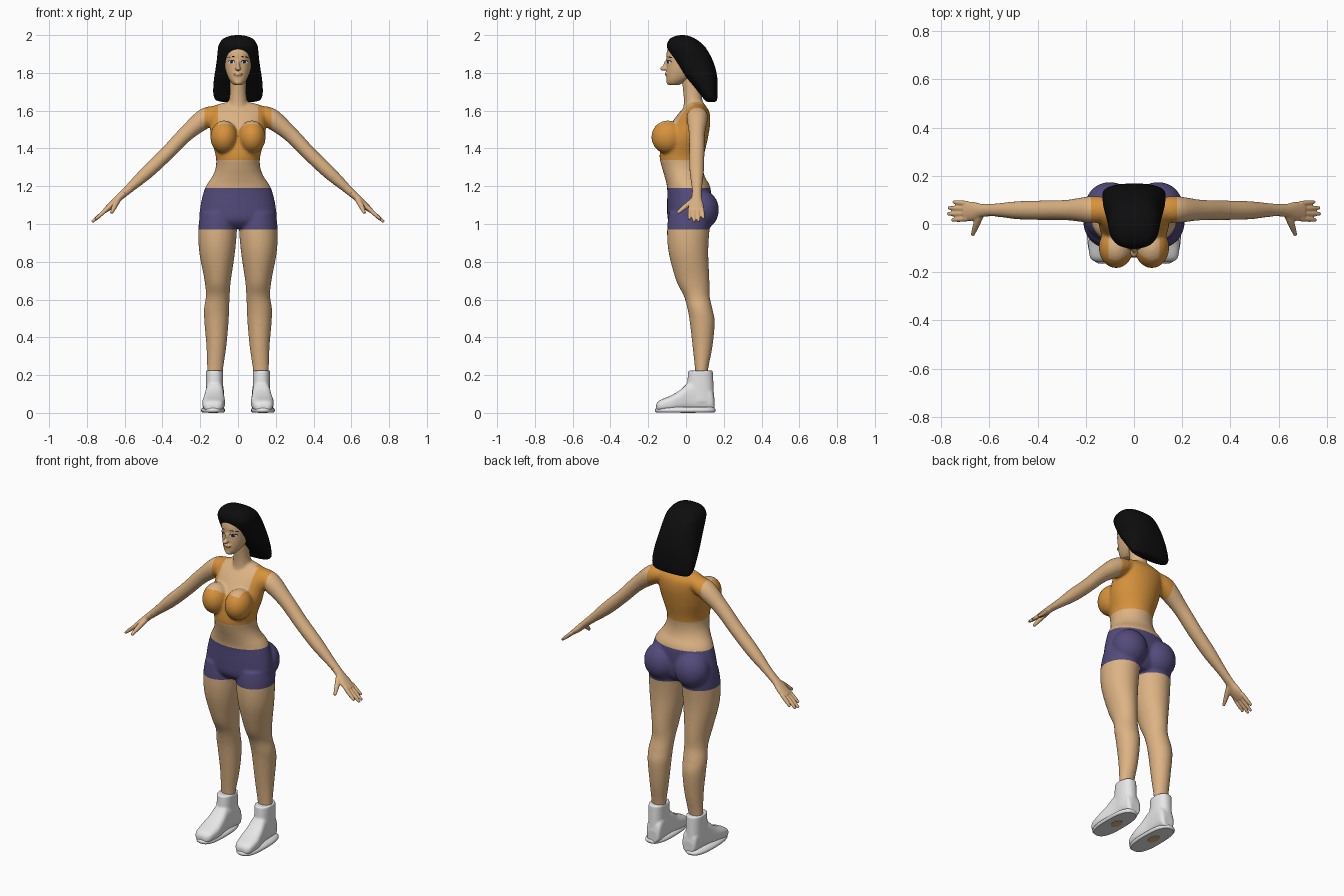
import bpy
import bmesh
from math import sin, cos, pi, copysign, sqrt
from mathutils import Vector, Matrix
from mathutils.bvhtree import BVHTree

if "Cube" in bpy.data.objects:
    bpy.data.objects.remove(bpy.data.objects["Cube"])


def material(name, r, g, b):
    m = bpy.data.materials.new(name)
    m.use_nodes = True
    m.diffuse_color = (r, g, b, 1)
    m.node_tree.nodes["Principled BSDF"].inputs["Base Color"].default_value = (r, g, b, 1)
    return m


SKIN = material("skin", 0.72, 0.45, 0.23)
ORANGE = material("orange cloth", 0.68, 0.29, 0.045)
PURPLE = material("purple cloth", 0.085, 0.07, 0.2)
BLACK = material("black hair", 0.004, 0.004, 0.004)
WHITE = material("white leather", 0.8, 0.8, 0.8)
IRIS = material("dark blue iris", 0.04, 0.035, 0.12)
LIPS = material("lips", 0.42, 0.17, 0.11)


def level(z, x0, x1, y0, y1):
    """Horizontal elliptical ring given by its extents."""
    return ((x0 + x1) / 2, (y0 + y1) / 2, z, (x1 - x0) / 2, 0, 0, 0, (y1 - y0) / 2, 0)


def loft(bm, rings, power=1.0, sides=32, steps=5):
    """Closed skin over rings, smoothly interpolated along their order."""
    rings = [Vector(r) for r in rings]
    dense = []
    for i in range(len(rings) - 1):
        a, b = rings[max(i - 1, 0)], rings[i]
        c, d = rings[i + 1], rings[min(i + 2, len(rings) - 1)]
        for k in range(steps):
            t = k / steps
            dense.append(b + (c - a) * (t / 2) + (a * 2 - b * 5 + c * 4 - d) * (t * t / 2)
                         + (b * 3 - a - c * 3 + d) * (t ** 3 / 2))
    dense.append(rings[-1])
    loops = []
    for r in dense:
        centre, u, v = Vector(r[0:3]), Vector(r[3:6]), Vector(r[6:9])
        loop = []
        for k in range(sides):
            c, s = cos(2 * pi * k / sides), sin(2 * pi * k / sides)
            c, s = copysign(abs(c) ** power, c), copysign(abs(s) ** power, s)
            loop.append(bm.verts.new(centre + u * c + v * s))
        loops.append(loop)
    for p, q in zip(loops, loops[1:]):
        for k in range(sides):
            n = (k + 1) % sides
            bm.faces.new((p[k], p[n], q[n], q[k]))
    bm.faces.new(loops[0])
    bm.faces.new(loops[-1])


def limb(bm, points, side=1):
    """Tube along (x, y, z, depth radius, thickness radius)."""
    rings = []
    for i, p in enumerate(points):
        a, b = points[max(i - 1, 0)], points[min(i + 1, len(points) - 1)]
        d = (Vector(b[:3]) - Vector(a[:3])).normalized()
        n = d.cross(Vector((0, 1, 0))).normalized()
        w = n.cross(d) * p[3]
        n = n * p[4]
        rings.append((p[0] * side, p[1], p[2], w.x * side, w.y, w.z, n.x * side, n.y, n.z))
    loft(bm, rings, sides=20)


def ball(bm, centre, radii):
    bmesh.ops.create_uvsphere(bm, u_segments=32, v_segments=20, radius=1,
                              matrix=Matrix.Translation(centre) @ Matrix.Diagonal((*radii, 1)))


def finish(bm, name, mats, voxel=0, relax=4):
    """Make an object; with a voxel size, fuse its pieces into one skin."""
    bmesh.ops.recalc_face_normals(bm, faces=bm.faces[:])
    mesh = bpy.data.meshes.new(name)
    bm.to_mesh(mesh)
    bm.free()
    obj = bpy.data.objects.new(name, mesh)
    bpy.context.collection.objects.link(obj)
    if voxel:
        fuse = obj.modifiers.new("fuse", "REMESH")
        fuse.mode = "VOXEL"
        fuse.voxel_size = voxel
        soft = obj.modifiers.new("soften", "SMOOTH")
        soft.factor, soft.iterations = 0.5, relax
        graph = bpy.context.evaluated_depsgraph_get()
        obj.data = bpy.data.meshes.new_from_object(obj.evaluated_get(graph))
        obj.modifiers.clear()
    obj.data.materials.clear()
    for m in mats:
        obj.data.materials.append(m)
    for p in obj.data.polygons:
        p.use_smooth = True
        p.material_index = 0
    return obj


# Body: torso, neck, bust, seat, legs and arms fused
bm = bmesh.new()
torso = [(0.98, -0.06, 0.09, 0.14), (1.02, -0.095, 0.12, 0.198), (1.09, -0.1, 0.13, 0.2),
         (1.19, -0.1, 0.13, 0.175), (1.25, -0.113, 0.1, 0.137), (1.3, -0.128, 0.09, 0.118),
         (1.36, -0.14, 0.095, 0.118), (1.45, -0.125, 0.115, 0.142), (1.53, -0.08, 0.128, 0.15),
         (1.59, -0.035, 0.125, 0.155), (1.625, 0.0, 0.105, 0.13), (1.645, 0.015, 0.09, 0.06)]
loft(bm, [level(z, -w, w, f, b) for z, f, b, w in torso])
loft(bm, [level(1.58, -0.06, 0.06, -0.02, 0.1), level(1.64, -0.05, 0.05, -0.012, 0.09),
          level(1.7, -0.043, 0.043, -0.015, 0.08), level(1.78, -0.043, 0.043, -0.025, 0.07)])
leg = [(1.06, 0.01, 0.2, -0.09, 0.14), (0.97, 0.006, 0.21, -0.1, 0.125),
       (0.85, 0.016, 0.205, -0.092, 0.118), (0.7, 0.038, 0.177, -0.052, 0.124),
       (0.62, 0.044, 0.17, -0.012, 0.125), (0.55, 0.047, 0.18, 0.008, 0.14),
       (0.48, 0.05, 0.178, 0.02, 0.152), (0.35, 0.062, 0.167, 0.035, 0.14),
       (0.22, 0.08, 0.163, 0.048, 0.116), (0.12, 0.085, 0.16, 0.05, 0.115)]
arm = [(0.08, 0.06, 1.59, 0.045, 0.04), (0.17, 0.06, 1.562, 0.056, 0.054),
       (0.275, 0.058, 1.478, 0.043, 0.042), (0.38, 0.057, 1.37, 0.041, 0.038),
       (0.48, 0.057, 1.275, 0.038, 0.036), (0.57, 0.058, 1.193, 0.028, 0.025),
       (0.63, 0.058, 1.14, 0.025, 0.02)]
for s in (-1, 1):
    loft(bm, [level(z, s * i, s * o, f, b) for z, i, o, f, b in leg])
    limb(bm, arm, s)
    ball(bm, (s * 0.074, -0.097, 1.46), (0.072, 0.086, 0.088))
    ball(bm, (s * 0.1, 0.082, 1.075), (0.1, 0.092, 0.105))
body = finish(bm, "body", [SKIN, ORANGE, PURPLE], 0.0075, 6)

# Clothing edges cut cleanly, then coloured by place
bm = bmesh.new()
bm.from_mesh(body.data)
cuts = [((0, 0, z), (0, 0, 1)) for z in (0.97, 1.19, 1.34)]
cuts += [((x, 0, 0), (1, 0, 0)) for x in (-0.178, -0.105, 0.105, 0.178)]
for co, no in cuts:
    bmesh.ops.bisect_plane(bm, geom=bm.verts[:] + bm.edges[:] + bm.faces[:],
                           plane_co=co, plane_no=no)
for f in bm.faces:
    c = f.calc_center_median()
    x = abs(c.x)
    if 0.97 < c.z < 1.19 and x < 0.3:
        f.material_index = 2
    elif c.z > 1.34 and x < 0.178:
        cup = 1.45 + sqrt(max(0, 0.08 ** 2 - (x - 0.07) ** 2))
        open_front = c.y < 0.045 and x < 0.105 and c.z > cup
        open_neck = c.z > 1.635 and x < 0.085
        f.material_index = 0 if open_front or open_neck else 1
bm.to_mesh(body.data)
bm.free()

# Hands: palm, four fingers and thumb
for s, label in ((1, "left"), (-1, "right")):
    bm = bmesh.new()
    limb(bm, [(0.6, 0.058, 1.166, 0.026, 0.021), (0.635, 0.056, 1.135, 0.028, 0.019),
              (0.67, 0.053, 1.1, 0.04, 0.018), (0.705, 0.052, 1.07, 0.038, 0.013)], s)
    for k, reach in enumerate((0.055, 0.072, 0.07, 0.05)):
        y = 0.022 + 0.021 * k
        limb(bm, [(0.69, y, 1.083, 0.011, 0.011),
                  (0.7 + reach / 2, y - 0.003 + 0.002 * k, 1.072 - reach * 0.42, 0.0105, 0.0105),
                  (0.7 + reach, y - 0.005 + 0.004 * k, 1.072 - reach * 0.85, 0.007, 0.007)], s)
    limb(bm, [(0.635, 0.045, 1.13, 0.017, 0.016), (0.653, 0.0, 1.095, 0.014, 0.014),
              (0.67, -0.046, 1.058, 0.008, 0.008)], s)
    finish(bm, label + "_hand", [SKIN], 0.004, 3)

# Head with nose, lips and ears
bm = bmesh.new()
head_rings = [(1.735, -0.088, -0.04, 0.02), (1.75, -0.1, -0.01, 0.036), (1.775, -0.103, 0.03, 0.052),
              (1.81, -0.104, 0.07, 0.065), (1.85, -0.103, 0.1, 0.073), (1.9, -0.104, 0.1, 0.075),
              (1.94, -0.09, 0.08, 0.068), (1.975, -0.055, 0.04, 0.04)]
loft(bm, [level(z, -w, w, f, b) for z, f, b, w in head_rings], 0.92)
ball(bm, (0, -0.1, 1.84), (0.01, 0.02, 0.03))
ball(bm, (0, -0.118, 1.823), (0.015, 0.02, 0.012))
ball(bm, (0, -0.1, 1.794), (0.024, 0.013, 0.011))
ball(bm, (0, -0.088, 1.75), (0.02, 0.016, 0.014))
for s in (-1, 1):
    ball(bm, (s * 0.073, 0.0, 1.84), (0.01, 0.018, 0.03))
head = finish(bm, "head", [SKIN], 0.0045, 4)
tree = BVHTree.FromPolygons([v.co for v in head.data.vertices],
                            [p.vertices[:] for p in head.data.polygons])


def patch(name, x, z, rx, rz, mat, lift, tilt=0.0):
    """Oval skin-tight plate laid on the face."""
    bm = bmesh.new()
    bmesh.ops.create_circle(bm, cap_ends=True, segments=24, radius=1)
    bmesh.ops.inset_region(bm, faces=bm.faces[:], thickness=0.5)
    for v in bm.verts:
        px, pz = x + v.co.x * rx, z + v.co.y * rz + v.co.x * rx * tilt
        hit = tree.ray_cast(Vector((px, -1, pz)), Vector((0, 1, 0)))[0]
        v.co = (px, (hit.y if hit else -0.08) - lift, pz)
    bmesh.ops.recalc_face_normals(bm, faces=bm.faces[:])
    if sum(f.normal.y for f in bm.faces) > 0:
        bmesh.ops.reverse_faces(bm, faces=bm.faces[:])
    finish(bm, name, [mat])


for s, label in ((1, "left"), (-1, "right")):
    patch(label + "_lash", s * 0.035, 1.859, 0.019, 0.0095, BLACK, 0.0015)
    patch(label + "_eye_white", s * 0.035, 1.856, 0.017, 0.0085, WHITE, 0.0025)
    patch(label + "_iris", s * 0.034, 1.857, 0.0085, 0.0085, IRIS, 0.0035)
    patch(label + "_pupil", s * 0.034, 1.857, 0.004, 0.004, BLACK, 0.0045)
    patch(label + "_brow", s * 0.037, 1.884, 0.021, 0.0035, BLACK, 0.002, -0.12 * s)
patch("mouth", 0, 1.794, 0.023, 0.006, LIPS, 0.0015)

# Hair: bob, its front edge sweeping back below the temples
bm = bmesh.new()
hair = [(1.646, 0.115, 0.15, 0.08), (1.655, 0.1, 0.163, 0.115), (1.68, 0.08, 0.167, 0.129),
        (1.72, 0.048, 0.168, 0.131), (1.77, 0.005, 0.166, 0.127), (1.82, -0.035, 0.157, 0.119),
        (1.87, -0.068, 0.14, 0.112), (1.92, -0.095, 0.113, 0.107), (1.95, -0.101, 0.09, 0.101),
        (1.98, -0.085, 0.05, 0.08), (1.995, -0.055, 0.015, 0.045), (2.0, -0.03, -0.01, 0.012)]
loft(bm, [level(z, -w, w, f, b) for z, f, b, w in hair], 0.8, 40)
finish(bm, "hair", [BLACK])

# Ankle boots with soles
foot = [(-0.158, 0.045, 0.025), (-0.14, 0.066, 0.05), (-0.08, 0.092, 0.06), (-0.03, 0.122, 0.055),
        (0.02, 0.165, 0.048), (0.08, 0.17, 0.047), (0.135, 0.13, 0.045), (0.15, 0.08, 0.03)]
for s, label in ((1, "left"), (-1, "right")):
    bm = bmesh.new()
    loft(bm, [(s * (0.125 - y * 0.05), y, top / 2 + 0.005, w, 0, 0, 0, 0, top / 2 - 0.005)
              for y, top, w in foot], 0.7)
    loft(bm, [level(z, s * 0.078, s * 0.17, f, b)
              for z, f, b in ((0.06, 0.0, 0.15), (0.14, 0.005, 0.146), (0.224, 0.012, 0.142))], 0.85)
    finish(bm, label + "_boot", [WHITE], 0.006, 4)
    bm = bmesh.new()
    loft(bm, [level(z, s * (0.068 + e), s * (0.196 - e), e - 0.165, 0.157 - e)
              for z, e in ((0.003, 0.006), (0.012, 0.0), (0.022, 0.003), (0.03, 0.012))], 0.75)
    sole = finish(bm, label + "_sole", [WHITE])
    bm = bmesh.new()
    loft(bm, [level(z, s * 0.105, s * 0.155, -0.03, 0.05) for z in (0.0, 0.006)], steps=1)
    finish(bm, label + "_sole_patch", [SKIN])

for obj in bpy.context.collection.objects:
    if obj.type == "MESH" and ("sole" in obj.name):
        bpy.ops.object.select_all(action="DESELECT")
        obj.select_set(True)
        bpy.context.view_layer.objects.active = obj
        bpy.ops.object.shade_smooth_by_angle(angle=0.7)
